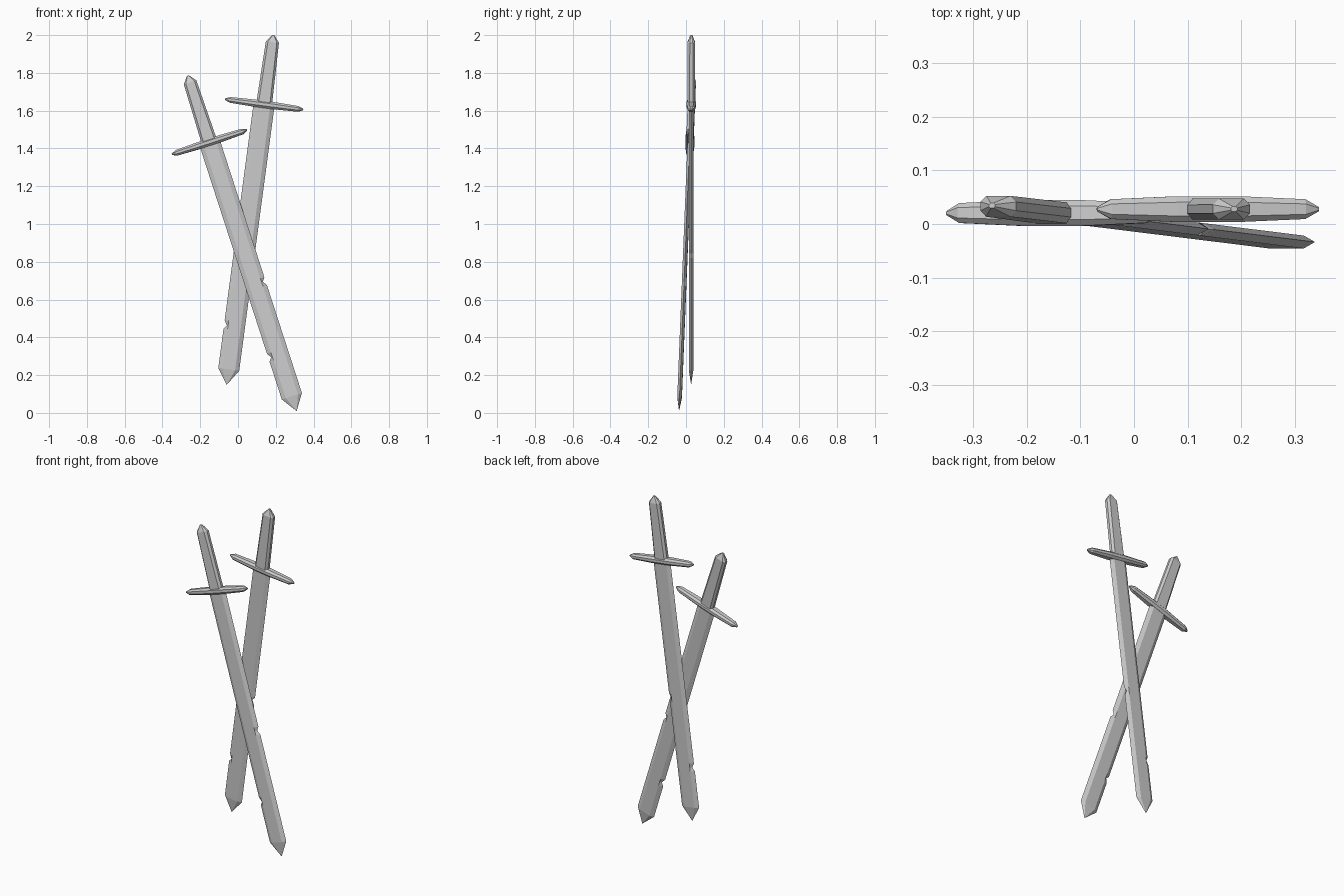
import bpy, bmesh, math
from mathutils import Matrix, Vector

if "Cube" in bpy.data.objects:
    bpy.data.objects.remove(bpy.data.objects["Cube"])


def loft(name, rings, matrix):
    """Skin a list of equal-length rings into a closed, flat-shaded solid."""
    bm = bmesh.new()
    loops = [[bm.verts.new(p) for p in ring] for ring in rings]
    n = len(loops[0])
    for a, b in zip(loops, loops[1:]):
        for i in range(n):
            j = (i + 1) % n
            bm.faces.new((a[i], a[j], b[j], b[i]))
    bm.faces.new(loops[0])
    bm.faces.new(loops[-1])
    bmesh.ops.remove_doubles(bm, verts=bm.verts, dist=0.0003)
    bmesh.ops.recalc_face_normals(bm, faces=bm.faces)
    mesh = bpy.data.meshes.new(name)
    bm.to_mesh(mesh)
    bm.free()
    obj = bpy.data.objects.new(name, mesh)
    bpy.context.collection.objects.link(obj)
    obj.matrix_world = matrix
    return obj


def octagon(a, b, c=0.45):
    """Chamfered rectangle with half sizes a, b."""
    k = c * min(a, b) * 1.3
    return [(a, b - k), (a - k, b), (k - a, b), (-a, b - k),
            (-a, k - b), (k - a, -b), (a - k, -b), (a, k - b)]


def sword(tag, pommel, tip):
    # local frame: +x right across the blade, -z from pommel to tip
    up = (Vector(pommel) - Vector(tip)).normalized()
    right = Vector((0, 1, 0)).cross(up).normalized()
    back = up.cross(right)
    m = Matrix((right, back, up)).transposed().to_4x4()
    m.translation = pommel

    # handle with chamfered cross-section and pointed pommel
    handle = [(0, .006, .005), (.037, .035, .0195), (.38, .042, .0195)]
    loft("handle_" + tag,
         [[(x, y, -t) for x, y in octagon(a, b)] for t, a, b in handle], m)

    # crossguard, swelling slightly in the middle, pointed ends
    half = [(.0, .019, .024), (.06, .019, .024), (.183, .015, .0185), (.209, .004, .004)]
    guard = [(-x, h, d) for x, h, d in reversed(half[1:])] + half[1:]
    loft("crossguard_" + tag,
         [[(x, y, z - .37) for z, y in octagon(h, d)] for x, h, d in guard], m)

    # blade: bevelled edges, a nick on each side; (distance, left, right, flat, thickness)
    w, f, th = .056, .034, .012
    stations = [(.37, w, w, f, th),
                (1.14, w, w, f, th), (1.16, w, w - .015, f, th), (1.185, w, w, f, th),
                (1.53, w, w, f, th), (1.555, w - .015, w, f, th), (1.575, w, w, f, th),
                (1.785, w, w, f, th), (1.868, 0, 0, 0, 0)]
    loft("blade_" + tag,
         [[(-l, 0, -t), (-s, -y, -t), (s, -y, -t), (r, 0, -t), (s, y, -t), (-s, y, -t)]
          for t, l, r, s, y in stations], m)


# front sword leans across the upright one behind it
sword("front", (-.265, .0345, 1.785), (.312, -.037, .005))
sword("rear", (.187, .028, 2.0), (-.060, .027, .148))
